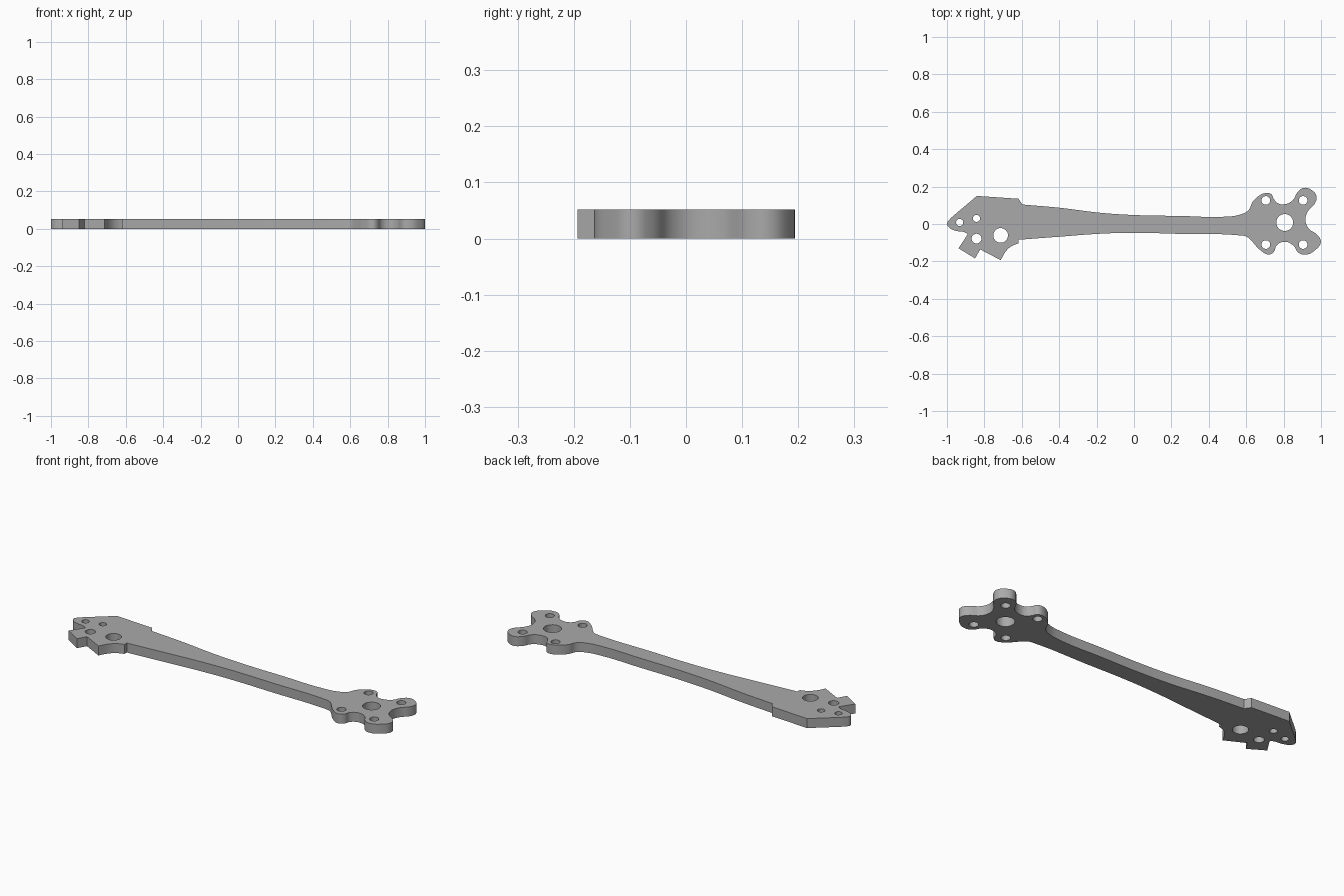
import bpy
import bmesh
import math

THICKNESS = 0.052

default_cube = bpy.data.objects.get("Cube")
if default_cube:
    bpy.data.objects.remove(default_cube, do_unlink=True)

# One plain grey material
grey = bpy.data.materials.new("plate grey")
grey.use_nodes = True
colour = (0.40, 0.40, 0.40, 1.0)
grey.diffuse_color = colour
grey.node_tree.nodes["Principled BSDF"].inputs["Base Color"].default_value = colour

# Outline sections, clockwise: (smooth or sharp, points)
SMOOTH, SHARP = "AUTO", "VECTOR"
tail_back = (SHARP, [(-.955, .053), (-.84, .15), (-.617, .135), (-.597, .104)])
arm_back = (SMOOTH, [(-.4, .087), (-.18, .06), (0, .048), (.25, .043), (.485, .039),
                     (.565, .05), (.613, .075)])
lobe_back_inner = (SMOOTH, [(.632, .115), (.662, .146), (.7, .165), (.733, .16), (.747, .135)])
notch_back = (SMOOTH, [(.765, .113), (.806, .106), (.85, .128)])
lobe_back_outer = (SMOOTH, [(.873, .168), (.908, .193), (.947, .183), (.976, .148), (.968, .112)])
notch_end = (SMOOTH, [(.93, .068), (.917, .02), (.934, -.024)])
lobe_front_outer = (SMOOTH, [(.982, -.06), (.999, -.095), (.972, -.137), (.918, -.164), (.878, -.152)])
notch_front = (SMOOTH, [(.852, -.115), (.806, -.095), (.762, -.115)])
lobe_front_inner = (SMOOTH, [(.749, -.147), (.722, -.163), (.672, -.137), (.632, -.094)])
arm_front = (SMOOTH, [(.605, -.069), (.555, -.06), (.25, -.053), (0, -.047), (-.18, -.052), (-.4, -.068)])
tail_front = (SHARP, [(-.6, -.083), (-.617, -.083), (-.617, -.104)])
tail_fillet = (SMOOTH, [(-.65, -.116), (-.68, -.14)])
tail_teeth = (SHARP, [(-.713, -.193), (-.822, -.136), (-.85, -.184), (-.938, -.13), (-.89, -.056)])
tail_tip = (SMOOTH, [(-.903, -.045), (-.95, -.037), (-.985, -.022), (-.999, .002), (-.985, .025)])

outline = [tail_back, arm_back, lobe_back_inner, notch_back, lobe_back_outer, notch_end,
           lobe_front_outer, notch_front, lobe_front_inner, arm_front,
           tail_front, tail_fillet, tail_teeth, tail_tip]

# Holes: (x, y, radius)
holes = [(.806, .008, .045),
         (-.932, .008, .019), (-.842, .03, .019), (-.842, -.078, .026), (-.713, -.061, .039)]
holes += [(x, y, .023) for x in (.705, .904) for y in (.126, -.11)]


def add_loop(curve, points, resolution):
    """Add one closed spline from (handle type, (x, y)) pairs."""
    spline = curve.splines.new("BEZIER")
    spline.bezier_points.add(len(points) - 1)
    spline.use_cyclic_u = True
    spline.resolution_u = resolution
    for knot, (handle, (x, y)) in zip(spline.bezier_points, points):
        knot.co = (x, y, 0)
        knot.handle_left_type = knot.handle_right_type = handle


def circle(cx, cy, radius, count=8):
    angles = [math.tau * i / count for i in range(count)]
    return [(SMOOTH, (cx + radius * math.cos(a), cy + radius * math.sin(a))) for a in angles]


# Flat filled profile, extruded to the plate thickness
profile = bpy.data.curves.new("arm_profile", "CURVE")
profile.dimensions = "2D"
profile.fill_mode = "BOTH"
profile.extrude = THICKNESS / 2
add_loop(profile, [(kind, point) for kind, points in outline for point in points], 6)
for hole in holes:
    add_loop(profile, circle(*hole), 4)

profile_object = bpy.data.objects.new("arm_profile", profile)
bpy.context.collection.objects.link(profile_object)
bpy.context.view_layer.update()
depsgraph = bpy.context.evaluated_depsgraph_get()
mesh = bpy.data.meshes.new_from_object(profile_object.evaluated_get(depsgraph))
bpy.data.objects.remove(profile_object, do_unlink=True)

# Weld the caps to the walls and stand the plate on the ground
bm = bmesh.new()
bm.from_mesh(mesh)
bmesh.ops.remove_doubles(bm, verts=bm.verts, dist=0.0002)
bmesh.ops.recalc_face_normals(bm, faces=bm.faces)
bmesh.ops.translate(bm, verts=bm.verts, vec=(0, 0, THICKNESS / 2))
bm.to_mesh(mesh)
bm.free()

mesh.name = "arm_plate"
mesh.materials.clear()
mesh.materials.append(grey)
plate = bpy.data.objects.new("arm_plate", mesh)
bpy.context.collection.objects.link(plate)

bpy.ops.object.select_all(action="DESELECT")
plate.select_set(True)
bpy.context.view_layer.objects.active = plate
bpy.ops.object.shade_smooth_by_angle(angle=math.radians(30))
